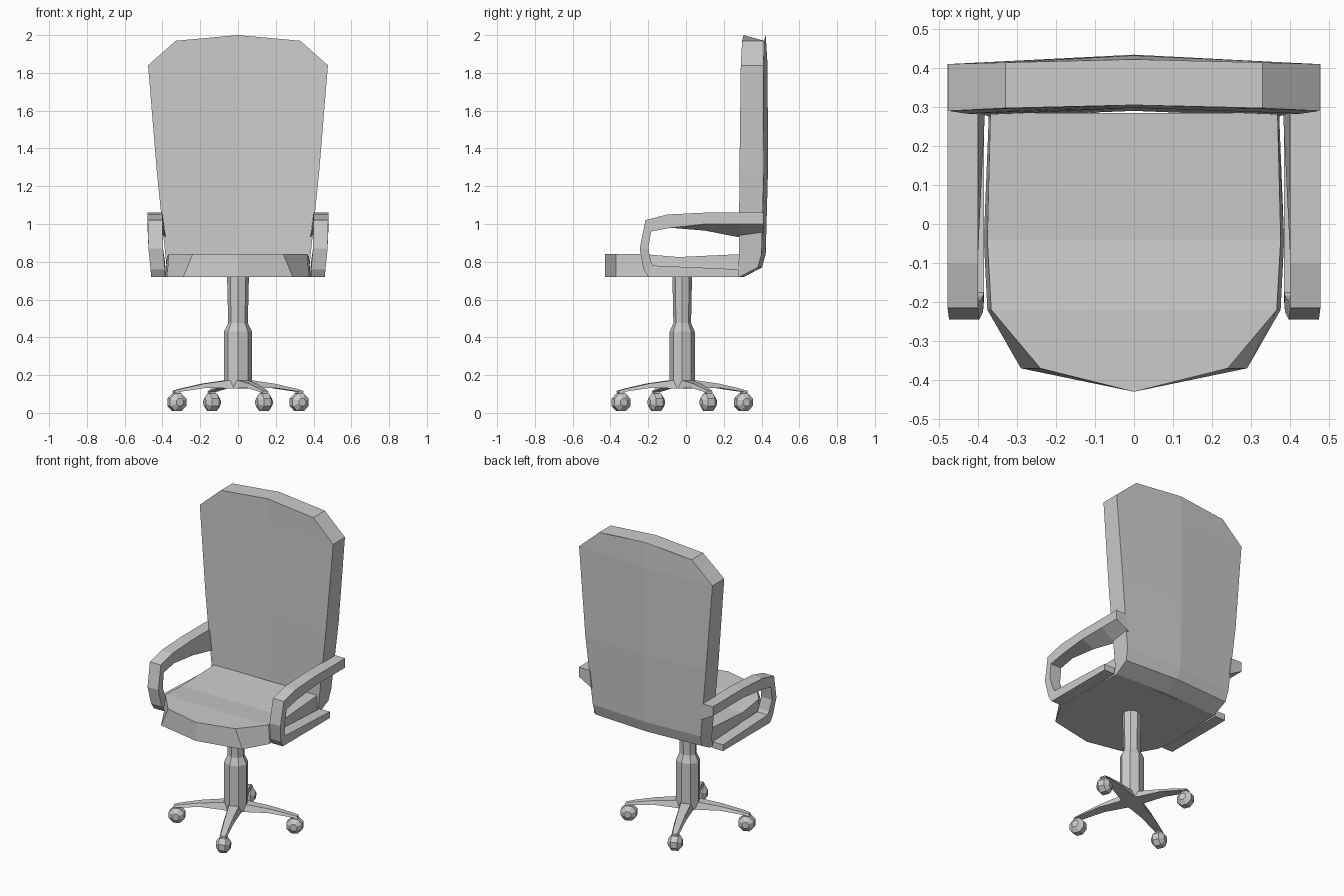
import bpy, bmesh, math
from mathutils import Matrix, Vector

if "Cube" in bpy.data.objects:
    bpy.data.objects.remove(bpy.data.objects["Cube"])

CENTER = Vector((0, -0.02, 0))  # column axis


def loft(name, rings):
    """Skin equal-length rings of points, cap both ends, flat shaded."""
    bm = bmesh.new()
    vs = [[bm.verts.new(p) for p in ring] for ring in rings]
    n = len(vs[0])
    for a, b in zip(vs, vs[1:]):
        for i in range(n):
            j = (i + 1) % n
            bm.faces.new((a[i], a[j], b[j], b[i]))
    bm.faces.new(vs[0])
    bm.faces.new(vs[-1])
    bmesh.ops.remove_doubles(bm, verts=bm.verts, dist=0.0005)
    bmesh.ops.recalc_face_normals(bm, faces=bm.faces)
    me = bpy.data.meshes.new(name)
    bm.to_mesh(me)
    bm.free()
    ob = bpy.data.objects.new(name, me)
    bpy.context.collection.objects.link(ob)
    return ob


# Backrest: half width, edge z, middle z, front y, back y; bowed across its width
rings = []
for w, ze, zm, yf, yb in [(0.372, 0.72, 0.72, 0.275, 0.285),
                          (0.378, 0.77, 0.77, 0.278, 0.38),
                          (0.385, 0.84, 0.84, 0.28, 0.40),
                          (0.43, 1.28, 1.28, 0.283, 0.412),
                          (0.476, 1.84, 1.84, 0.29, 0.41),
                          (0.33, 1.97, 2.0, 0.297, 0.414)]:
    bow_f = 0.015 if w > 0.35 else 0.008
    bow_b = 0.022 if w > 0.35 else 0.008
    rings.append([(-w, yf, ze), (0, yf + bow_f, zm), (w, yf, ze),
                  (w, yb, ze), (0, yb + bow_b, zm), (-w, yb, ze)])
loft("backrest", rings)

# Seat: y, top half width, bottom half width, top z
loft("seat", [[(-t, y, z), (t, y, z), (b, y, 0.72), (-b, y, 0.72)]
              for y, t, b, z in [(0.285, 0.368, 0.372, 0.84),
                                 (-0.04, 0.376, 0.385, 0.825),
                                 (-0.22, 0.366, 0.376, 0.84),
                                 (-0.37, 0.24, 0.29, 0.84),
                                 (-0.43, 0, 0, 0.84)]])

# Armrests: outer (y, z), inner (y, z), outer x, inner x, drop of inside lower edge
ARM = [((0.41, 1.06), (0.41, 1.0), 0.478, 0.40, 0.05),
       ((0.28, 1.06), (0.28, 1.0), 0.478, 0.40, 0.07),
       ((0.10, 1.06), (0.10, 1.0), 0.478, 0.40, 0.035),
       ((-0.10, 1.05), (-0.08, 0.98), 0.478, 0.40, 0),
       ((-0.215, 1.02), (-0.185, 0.96), 0.478, 0.40, 0),
       ((-0.245, 0.87), (-0.20, 0.87), 0.474, 0.397, 0),
       ((-0.225, 0.76), (-0.185, 0.80), 0.463, 0.387, 0),
       ((-0.20, 0.72), (-0.175, 0.78), 0.46, 0.385, 0),
       ((0.28, 0.72), (0.28, 0.76), 0.46, 0.385, 0)]
for side, s in (("left", -1), ("right", 1)):
    loft(side + "_armrest",
         [[(s * xo, *o), (s * xi, *o), (s * (xi - d * 0.25), i[0], i[1] - d), (s * xo, *i)]
          for o, i, xo, xi, d in ARM])

# Column: stepped eight-sided gas lift
rings = []
for r, z in [(0.074, 0.13), (0.074, 0.43), (0.052, 0.475), (0.058, 0.73)]:
    rings.append([(r * math.cos(k * math.pi / 4),
                   CENTER.y + r * 0.9 * math.sin(k * math.pi / 4), z) for k in range(8)])
loft("column", rings)

# Four arched base legs with faceted casters
for k in range(4):
    turn = Matrix.Translation(CENTER) @ Matrix.Rotation(math.radians(23 + 90 * k), 4, 'Z')
    leg = loft(f"base_leg_{k + 1}",
               [[(r, -w * 0.7, zt), (r, w * 0.7, zt), (r, w, zb), (r, -w, zb)]
                for r, w, zt, zb in [(0.0, 0.055, 0.172, 0.13), (0.07, 0.042, 0.172, 0.13),
                                     (0.20, 0.033, 0.155, 0.132), (0.32, 0.025, 0.13, 0.115),
                                     (0.37, 0.02, 0.117, 0.108)]])
    leg.matrix_world = turn
    stem = loft(f"caster_stem_{k + 1}",
                [[(0.352 + a * 0.014, b * 0.014, z) for a, b in ((-1, -1), (1, -1), (1, 1), (-1, 1))]
                 for z in (0.09, 0.115)])
    stem.matrix_world = turn
    wheel = loft(f"caster_{k + 1}",
                 [[(0.352 + r * math.cos(j * math.pi / 4 + math.pi / 8), y,
                    0.056 + r * math.sin(j * math.pi / 4 + math.pi / 8)) for j in range(8)]
                  for y, r in ((-0.042, 0.022), (-0.02, 0.05), (0.02, 0.05), (0.042, 0.022))])
    wheel.matrix_world = turn
